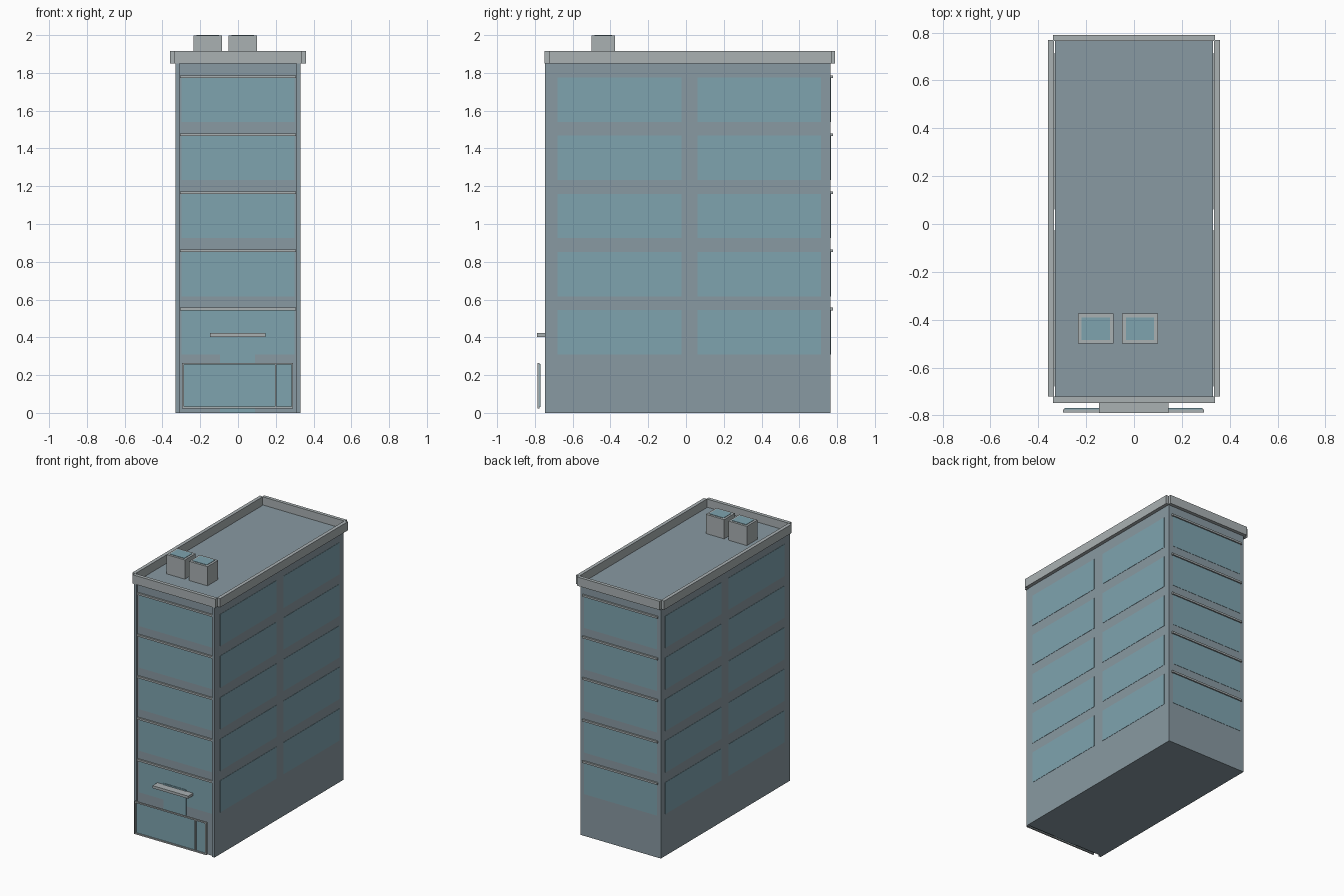
import bpy, bmesh
from mathutils import Vector

if "Cube" in bpy.data.objects:
    bpy.data.objects.remove(bpy.data.objects["Cube"])

def material(name, rgb):
    m = bpy.data.materials.new(name)
    m.diffuse_color = (*rgb, 1)
    m.use_nodes = True
    m.node_tree.nodes["Principled BSDF"].inputs["Base Color"].default_value = m.diffuse_color
    return m

WALL = material("wall_grey", (0.25, 0.32, 0.36))
TRIM = material("trim_grey", (0.40, 0.44, 0.45))
GLASS = material("glass_blue", (0.21, 0.37, 0.43))

def box(name, x, y, z, mat):
    """Axis-aligned box from (min, max) ranges."""
    bm = bmesh.new()
    bmesh.ops.create_cube(bm, size=1)
    for v in bm.verts:
        v.co = Vector([r[0] if c < 0 else r[1] for c, r in zip(v.co, (x, y, z))])
    me = bpy.data.meshes.new(name)
    bm.to_mesh(me)
    bm.free()
    me.materials.append(mat)
    ob = bpy.data.objects.new(name, me)
    bpy.context.collection.objects.link(ob)
    return ob

W, Y0, Y1, ROOF = 0.33, -0.73, 0.765, 1.855
E = 0.002  # how far panes stand proud of the wall

# Main block
box("building_body", (-W, W), (Y0, Y1), (0, ROOF), WALL)

# Windows and ledges on five floors
for i in range(5):
    z = (0.31 + 0.3075 * i, 0.545 + 0.3075 * i)
    ledge = (z[1] - 0.002, z[1] + 0.012)
    box("front_window", (-0.298, 0.298), (Y0 - E, Y0), z, GLASS)
    box("back_window", (-0.298, 0.298), (Y1, Y1 + E), z, GLASS)
    box("front_ledge", (-0.308, 0.308), (Y0 - 0.012, Y0), ledge, TRIM)
    box("back_ledge", (-0.308, 0.308), (Y1, Y1 + 0.012), ledge, TRIM)
    for s in (-1, 1):
        x = sorted((s * W, s * (W + E)))
        for y in ((-0.68, -0.025), (0.06, 0.715)):
            box("side_window", x, y, z, GLASS)

# Corner pilasters on the front
for s in (-1, 1):
    box("front_pilaster", sorted((s * 0.31, s * W)), (-0.746, Y0), (0, ROOF), WALL)

# Parapet: four bars with notched corners
Z = (1.85, 1.915)
for s in (-1, 1):
    box("side_parapet", sorted((s * 0.334, s * 0.36)), (-0.722, 0.77), Z, TRIM)
box("front_parapet", (-0.338, 0.338), (-0.748, -0.722), Z, TRIM)
box("back_parapet", (-0.338, 0.338), (0.765, 0.79), Z, TRIM)

# Rooftop units with a recessed blue top
for x0 in (-0.235, -0.05):
    x1, y0, y1, t = x0 + 0.15, -0.5, -0.375, 0.016
    box("roof_unit", (x0, x1), (y0, y1), (ROOF, 1.997), TRIM)
    box("roof_unit_panel", (x0 + t, x1 - t), (y0 + t, y1 - t), (1.997, 2.0), GLASS)

# Entrance door and canopy
box("entrance_door", (-0.095, 0.09), (-0.736, Y0), (0, 0.432), GLASS)
box("canopy", (-0.147, 0.145), (-0.79, Y0), (0.403, 0.422), TRIM)

# Shopfront screen: frame bars around two panes
box("shopfront_glass", (-0.29, 0.286), (-0.779, -0.770), (0.03, 0.26), GLASS)
for x in ((-0.297, -0.287), (0.195, 0.205), (0.282, 0.292)):
    box("shopfront_post", x, (-0.787, -0.775), (0.023, 0.265), TRIM)
for z in ((0.023, 0.033), (0.255, 0.265)):
    box("shopfront_rail", (-0.297, 0.292), (-0.787, -0.775), z, TRIM)
